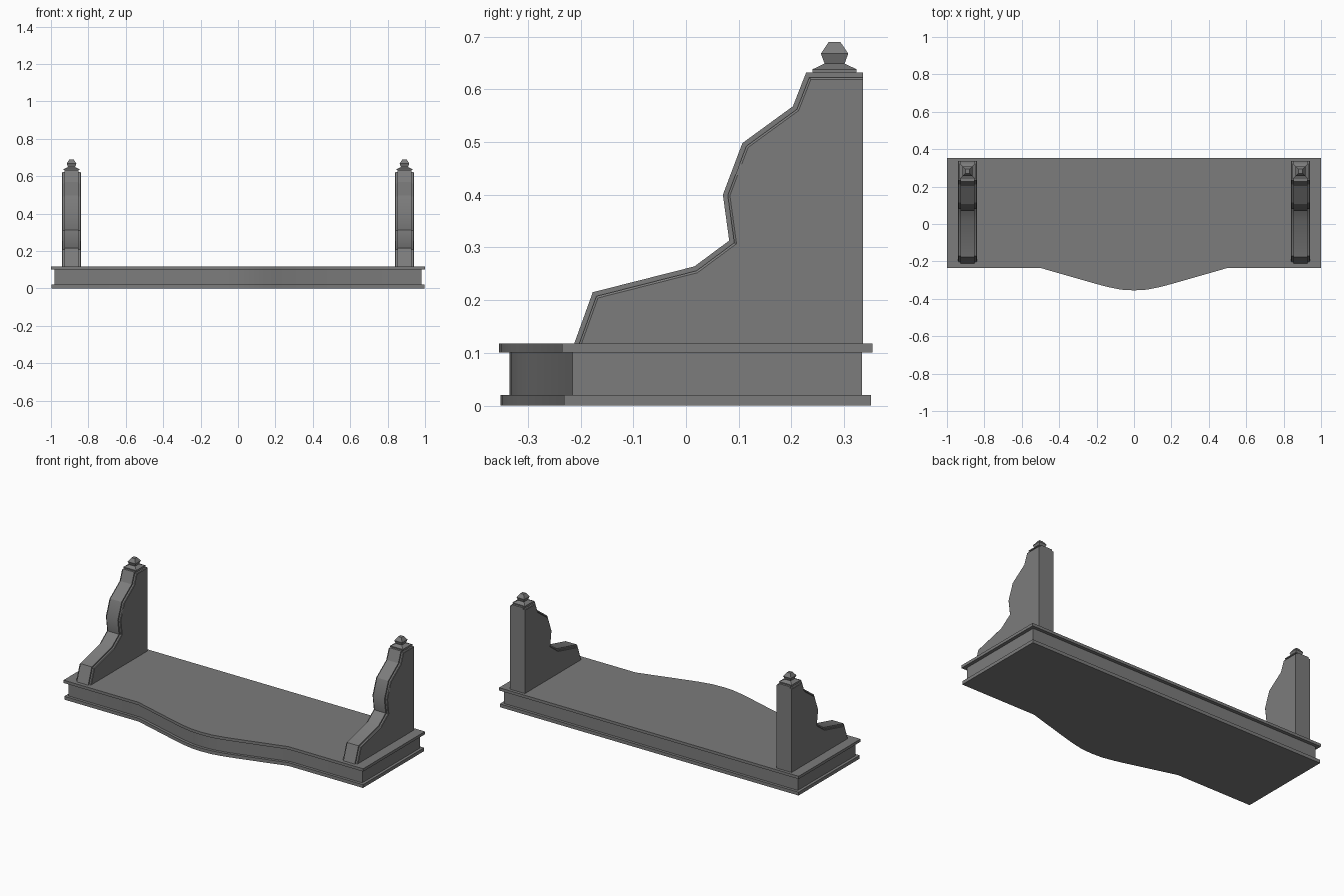
import bpy
import bmesh
import math
from mathutils import Matrix, Vector

cube = bpy.data.objects.get("Cube")
if cube:
    bpy.data.objects.remove(cube)

grey = bpy.data.materials.new("grey_stone")
grey.use_nodes = True
colour = (0.2, 0.2, 0.2, 1)
grey.diffuse_color = colour
grey.node_tree.nodes["Principled BSDF"].inputs["Base Color"].default_value = colour


def loft(name, rings):
    """Join matching closed rings of points and cap both ends."""
    bm = bmesh.new()
    loops = [[bm.verts.new(p) for p in ring] for ring in rings]
    for a, b in zip(loops, loops[1:]):
        for i in range(len(a)):
            j = (i + 1) % len(a)
            bm.faces.new((a[i], a[j], b[j], b[i]))
    bm.faces.new(loops[0])
    bm.faces.new(loops[-1])
    bmesh.ops.recalc_face_normals(bm, faces=bm.faces)
    mesh = bpy.data.meshes.new(name)
    bm.to_mesh(mesh)
    bm.free()
    mesh.materials.append(grey)
    obj = bpy.data.objects.new(name, mesh)
    bpy.context.collection.objects.link(obj)
    bpy.ops.object.select_all(action="DESELECT")
    obj.select_set(True)
    bpy.context.view_layer.objects.active = obj
    bpy.ops.object.shade_smooth_by_angle(angle=math.radians(30))
    return obj


# Plinth: three slabs sharing a bow-fronted outline
BOW = [(0.5, 0), (0.2, 0.086), (0.14, 0.102), (0.07, 0.116)]


def plinth_outline(inset, z):
    front = -0.235 + inset
    half = [(1 - inset, 0.354 - inset), (1 - inset, front)]
    half += [(x, front - d) for x, d in BOW]
    points = half + [(0, front - 0.12)] + [(-x, y) for x, y in reversed(half)]
    return [(x, y, z) for x, y in points]


for name, inset, low, high in (("plinth_foot", 0.003, 0, 0.02),
                               ("plinth_body", 0.02, 0.02, 0.102),
                               ("plinth_top", 0, 0.101, 0.118)):
    loft(name, [plinth_outline(inset, low), plinth_outline(inset, high)])

# Scrolled bracket profile (y, z), from front toe up to the back and down
PROFILE = [Vector(p) for p in (
    (-0.212, 0.118), (-0.177, 0.215), (0.016, 0.264), (0.082, 0.313),
    (0.07, 0.4), (0.107, 0.498), (0.203, 0.568), (0.228, 0.632),
    (0.336, 0.632), (0.336, 0.118))]


def bracket_section(x, inset):
    """Profile with its front and top edges moved inward."""
    lines = []
    for i, p in enumerate(PROFILE):
        edge = PROFILE[(i + 1) % len(PROFILE)] - p
        normal = Vector((edge.y, -edge.x)).normalized()
        shift = inset if i < len(PROFILE) - 2 else 0
        lines.append((normal, normal.dot(p) + shift))
    ring = []
    for i, (n, d) in enumerate(lines):
        m, e = lines[i - 1]
        y, z = Matrix((m, n)).inverted() @ Vector((e, d))
        ring.append((x, y, z))
    return ring


# Finial levels: half width, height
FINIAL = [(0.042, 0.632), (0.042, 0.638), (0.019, 0.649),
          (0.026, 0.668), (0.011, 0.69)]

STEPS = [(0.05, 0.013), (0.047, 0.009), (0.038, 0.009), (0.038, 0)]

for side, centre in (("left", 0.89), ("right", -0.89)):
    # Bracket with a raised band along its curved edge
    sections = [(-x, i) for x, i in STEPS] + list(reversed(STEPS))
    loft(side + "_bracket", [bracket_section(centre + x, i) for x, i in sections])

    # Square finial
    corners = ((-1, -1), (1, -1), (1, 1), (-1, 1))
    loft(side + "_finial", [[(centre + w * u, 0.282 + w * v, z) for u, v in corners]
                            for w, z in FINIAL])
